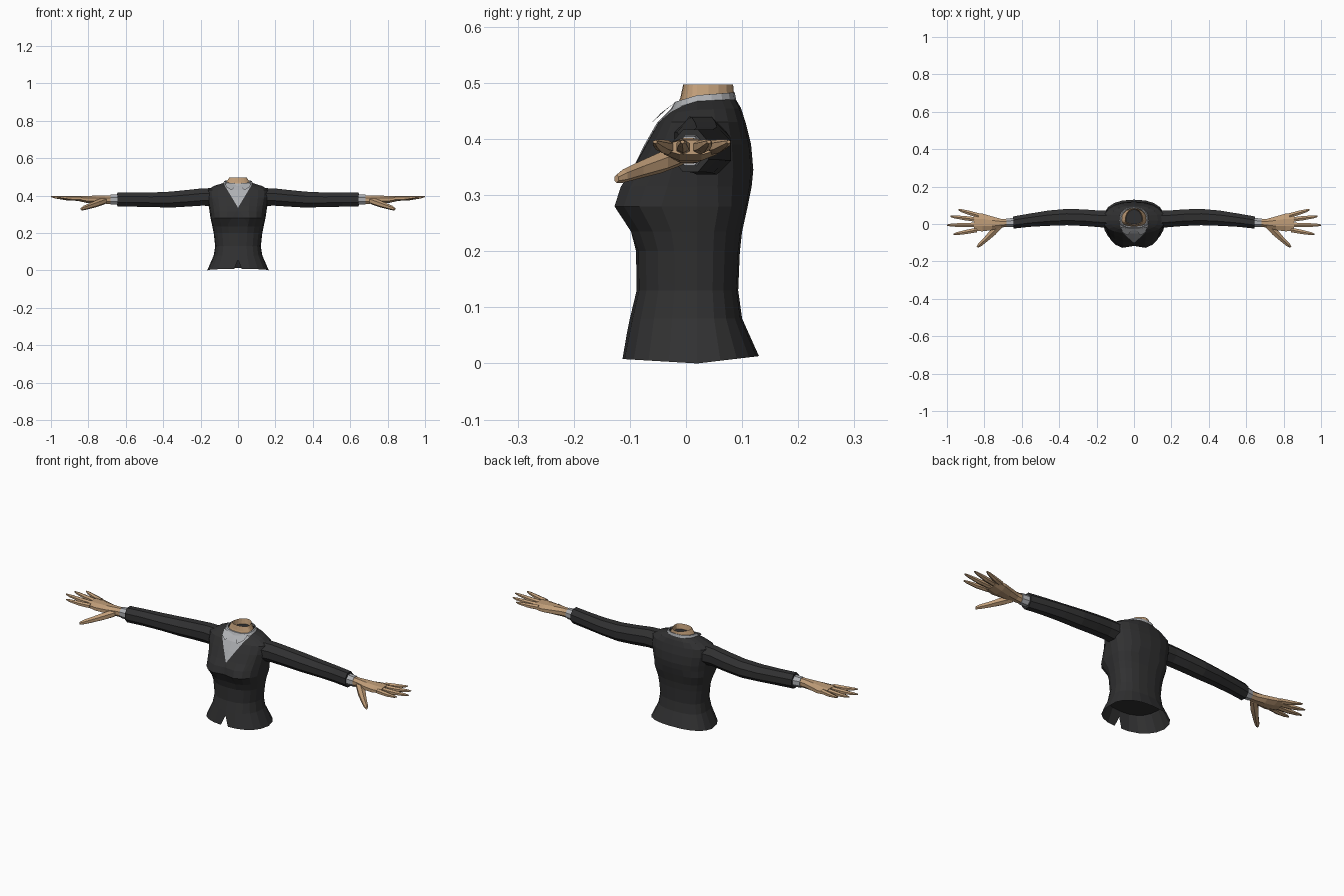
import bpy, bmesh, math
from mathutils import Vector

cube = bpy.data.objects.get("Cube")
if cube:
    bpy.data.objects.remove(cube, do_unlink=True)


def material(name, color):
    m = bpy.data.materials.new(name)
    m.use_nodes = True
    m.diffuse_color = (*color, 1)
    bsdf = next(n for n in m.node_tree.nodes if n.type == 'BSDF_PRINCIPLED')
    bsdf.inputs["Base Color"].default_value = (*color, 1)
    return m


JACKET = material("charcoal cloth", (0.03, 0.03, 0.031))
SHIRT = material("grey shirt", (0.42, 0.43, 0.45))
SKIN = material("tan skin", (0.53, 0.34, 0.19))


def loft(rings, cap_start=False, cap_end=False):
    """Join closed rings of points into a skin."""
    bm = bmesh.new()
    loops = [[bm.verts.new(p) for p in ring] for ring in rings]
    count = len(loops[0])
    for a, b in zip(loops, loops[1:]):
        for i in range(count):
            j = (i + 1) % count
            bm.faces.new((a[i], a[j], b[j], b[i]))
    if cap_start:
        bm.faces.new(loops[0])
    if cap_end:
        bm.faces.new(loops[-1])
    bmesh.ops.recalc_face_normals(bm, faces=bm.faces)
    return bm


def finish(name, bm, *mats):
    mesh = bpy.data.meshes.new(name)
    bm.to_mesh(mesh)
    bm.free()
    for m in mats:
        mesh.materials.append(m)
    obj = bpy.data.objects.new(name, mesh)
    bpy.context.collection.objects.link(obj)
    return obj


def body_ring(z, width, front, back, lift_front=0, lift_back=0, dent=0, n=2.4, sides=20):
    """Horizontal section with separate front and back depth."""
    mid = 0.02
    points = []
    for i in range(sides):
        a = math.tau * i / sides
        c, s = math.cos(a), math.sin(a)
        x = width * math.copysign(abs(c) ** (2 / n), c)
        d = abs(s) ** (2 / n)
        y = mid + (back - mid if s > 0 else front - mid) * d
        if abs(x) < 0.01 and s < 0:
            y += dent
        points.append((x, y, z + (lift_back if s > 0 else lift_front) * d))
    return points


def limb(sections, side, sides=8, cap_start=True):
    """Tube through (x, y, z, half width, half height) sections."""
    run = Vector(sections[-1][:2]) - Vector(sections[0][:2])
    run.normalize()
    rings = []
    for x, y, z, w, h in sections:
        ring = []
        for i in range(sides):
            a = math.tau * (i + 0.5) / sides
            c = w * math.cos(a)
            ring.append((side * (x - run.y * c), y + run.x * c, z + h * math.sin(a)))
        rings.append(ring)
    return loft(rings, cap_start, True)


def split_front(bm, apex, slope):
    """Cut the front along a pair of lines leaving the centre at the apex."""
    for sx in (-1, 1):
        faces = [f for f in bm.faces if f.calc_center_median().y < 0.02]
        edges = {e for f in faces for e in f.edges}
        verts = {v for f in faces for v in f.verts}
        bmesh.ops.bisect_plane(bm, geom=[*verts, *edges, *faces], dist=0.0005,
                               plane_co=(0, 0, apex), plane_no=(sx, 0, -slope))


# Jacket body with the shirt front and the hem vent
torso = loft([
    body_ring(0.0, 0.165, -0.115, 0.13, 0.008, 0.013),
    body_ring(0.08, 0.13, -0.1, 0.1),
    body_ring(0.13, 0.122, -0.088, 0.093),
    body_ring(0.2, 0.13, -0.089, 0.096),
    body_ring(0.235, 0.137, -0.103, 0.1, dent=0.006),
    body_ring(0.28, 0.147, -0.133, 0.11, dent=0.016, n=2.7),
    body_ring(0.315, 0.152, -0.122, 0.117, dent=0.012),
    body_ring(0.345, 0.157, -0.1, 0.12, dent=0.004),
    body_ring(0.39, 0.166, -0.074, 0.116),
    body_ring(0.43, 0.165, -0.051, 0.106),
    body_ring(0.452, 0.128, -0.036, 0.098, -0.007, 0.003),
    body_ring(0.468, 0.077, -0.026, 0.088, -0.014, 0.004),
])
V_APEX, V_SLOPE = 0.335, 0.6
VENT_APEX, VENT_SLOPE = 0.058, -0.4
split_front(torso, V_APEX, V_SLOPE)
split_front(torso, VENT_APEX, VENT_SLOPE)
vent = []
for f in torso.faces:
    c = f.calc_center_median()
    if c.y < 0.015 and c.z > V_APEX and abs(c.x) < (c.z - V_APEX) * V_SLOPE:
        f.material_index = 1
    if c.y < 0 and abs(c.x) < (c.z - VENT_APEX) * VENT_SLOPE:
        vent.append(f)
bmesh.ops.delete(torso, geom=vent, context='FACES')
finish("jacket_body", torso, JACKET, SHIRT)

# Inner lining closing the hollow body
lining = bmesh.new()
lining.faces.new([lining.verts.new(p) for p in body_ring(0.085, 0.127, -0.097, 0.098)])
finish("jacket_lining", lining, JACKET)

# Neck stump and collar band
finish("neck", loft([
    body_ring(0.452, 0.07, -0.018, 0.085, n=2),
    body_ring(0.474, 0.061, -0.01, 0.086, n=2),
    body_ring(0.497, 0.047, -0.005, 0.084, n=2),
    body_ring(0.47, 0.044, 0.0, 0.078, n=2),
], cap_end=True), SKIN, JACKET).data.polygons[-1].material_index = 1
finish("collar_band", loft([
    body_ring(0.462, 0.082, -0.029, 0.09, -0.012, 0.004),
    body_ring(0.478, 0.073, -0.02, 0.087, -0.012, 0.005),
    body_ring(0.478, 0.066, -0.013, 0.084, -0.012, 0.005),
]), SHIRT)

# Sections are x, y, z, half width, half height
SLEEVE = [(0.13, 0.025, 0.392, 0.052, 0.052), (0.19, 0.028, 0.393, 0.048, 0.05),
          (0.27, 0.034, 0.386, 0.048, 0.048), (0.36, 0.037, 0.379, 0.047, 0.046),
          (0.46, 0.031, 0.378, 0.044, 0.042), (0.56, 0.02, 0.379, 0.038, 0.041),
          (0.645, 0.008, 0.379, 0.035, 0.041)]
CUFF = [(0.63, 0.009, 0.379, 0.028, 0.03), (0.682, 0.006, 0.379, 0.024, 0.028)]
PALM = [(0.67, 0.006, 0.379, 0.021, 0.025), (0.71, 0.004, 0.379, 0.025, 0.024),
        (0.76, 0.004, 0.379, 0.04, 0.023), (0.81, 0.008, 0.38, 0.051, 0.02),
        (0.855, 0.009, 0.385, 0.05, 0.014)]
THUMB = [(0.715, -0.008, 0.372, 0.018, 0.019), (0.755, -0.045, 0.358, 0.021, 0.019),
         (0.795, -0.085, 0.344, 0.015, 0.015), (0.825, -0.112, 0.334, 0.012, 0.012),
         (0.838, -0.124, 0.329, 0.006, 0.007)]
FINGERS = {  # knuckle and tip positions in plan
    "index": ((0.84, -0.032), (0.965, -0.055)),
    "middle": ((0.85, -0.005), (1.0, -0.006)),
    "ring": ((0.845, 0.024), (0.982, 0.041)),
    "little": ((0.83, 0.045), (0.938, 0.076)),
}

for label, side in (("left", 1), ("right", -1)):
    finish(label + "_sleeve", limb(SLEEVE, side), JACKET)
    finish(label + "_shirt_cuff", limb(CUFF, side), SHIRT)
    finish(label + "_palm", limb(PALM, side), SKIN)
    finish(label + "_thumb", limb(THUMB, side, 6), SKIN)
    for finger, (base, tip) in FINGERS.items():
        sections = []
        for t, w, z, h in ((0, 0.014, 0.385, 0.013), (0.45, 0.013, 0.387, 0.012),
                           (0.85, 0.009, 0.392, 0.007), (1, 0.004, 0.395, 0.003)):
            p = Vector(base).lerp(Vector(tip), t)
            sections.append((p.x, p.y, z, w, h))
        finish(f"{label}_{finger}_finger", limb(sections, side, 6), SKIN)

    # Folded collar wing lying on the shirt front
    wing = bmesh.new()
    wing.faces.new([wing.verts.new((side * x, y, z)) for x, y, z in (
        (0.008, -0.031, 0.456), (0.07, -0.016, 0.468), (0.062, -0.045, 0.446), (0.035, -0.06, 0.43))])
    finish(label + "_collar_wing", wing, SHIRT)
